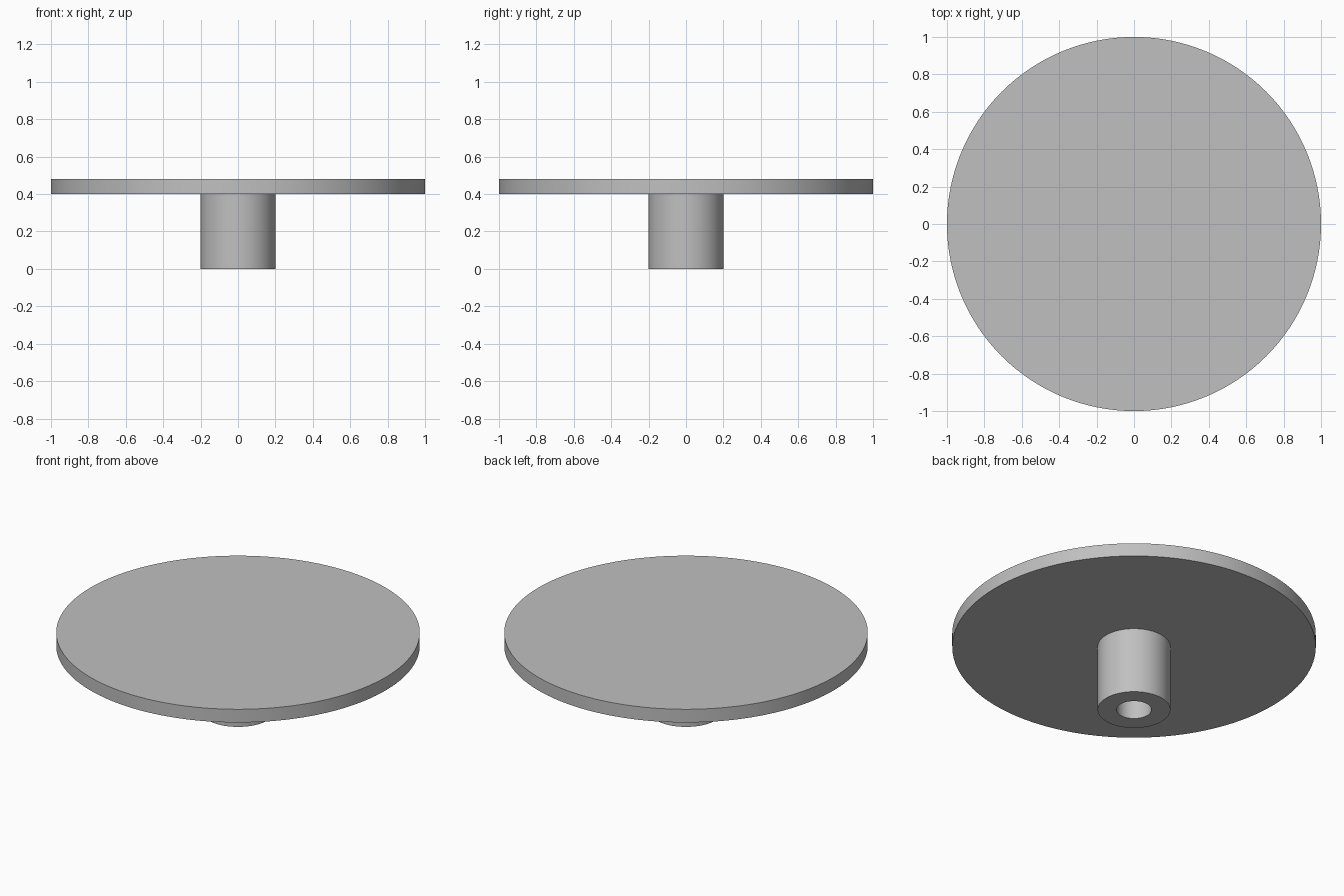
import bpy
import bmesh
import math

cube = bpy.data.objects.get("Cube")
if cube:
    bpy.data.objects.remove(cube, do_unlink=True)

SEGMENTS = 128

# Plain grey used on every part
grey = bpy.data.materials.new("plain_grey")
grey.use_nodes = True
colour = (0.527, 0.527, 0.527, 1.0)
grey.diffuse_color = colour
grey.node_tree.nodes["Principled BSDF"].inputs["Base Color"].default_value = colour


def lathe(name, profile):
    """Revolve a (radius, height) profile into a smooth, sharp-edged part."""
    bm = bmesh.new()
    points = [bm.verts.new((r, 0, z)) for r, z in profile]
    edges = [bm.edges.new(pair) for pair in zip(points, points[1:])]
    bmesh.ops.spin(bm, geom=points + edges, cent=(0, 0, 0), axis=(0, 0, 1),
                   angle=math.tau, steps=SEGMENTS, use_duplicate=False)
    bmesh.ops.remove_doubles(bm, verts=bm.verts[:], dist=0.0001)
    bmesh.ops.holes_fill(bm, edges=[e for e in bm.edges if e.is_boundary], sides=0)
    bmesh.ops.recalc_face_normals(bm, faces=bm.faces[:])
    mesh = bpy.data.meshes.new(name)
    bm.to_mesh(mesh)
    bm.free()
    mesh.materials.append(grey)
    obj = bpy.data.objects.new(name, mesh)
    bpy.context.collection.objects.link(obj)
    bpy.ops.object.select_all(action='DESELECT')
    obj.select_set(True)
    bpy.context.view_layer.objects.active = obj
    bpy.ops.object.shade_smooth_by_angle(angle=math.radians(30))
    return obj


# Flat round plate, its two ends closed by the fill
lathe("round_plate", [(1.0, 0.4), (1.0, 0.48)])

# Hollow stem: outer wall, bottom rim, bore and bore end
lathe("hollow_stem", [(0.2, 0.4), (0.2, 0.0), (0.096, 0.0), (0.096, 0.4)])
